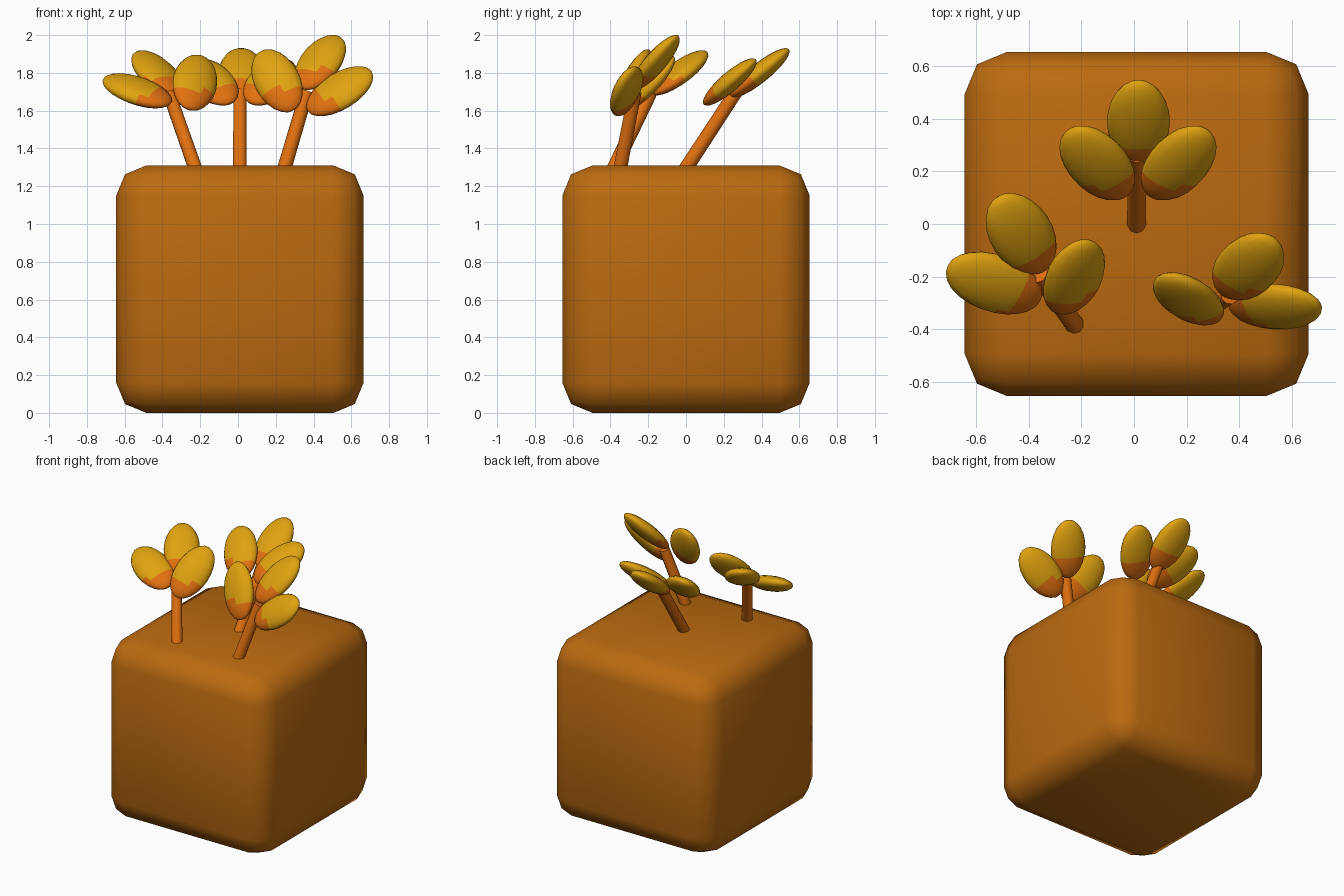
import bpy, bmesh, math
from mathutils import Vector, Matrix

if "Cube" in bpy.data.objects:
    bpy.data.objects.remove(bpy.data.objects["Cube"])


def material(name, rgb):
    m = bpy.data.materials.new(name)
    m.diffuse_color = (*rgb, 1)
    m.use_nodes = True
    m.node_tree.nodes["Principled BSDF"].inputs["Base Color"].default_value = m.diffuse_color
    return m


BROWN = material("brown orange", (0.50, 0.145, 0.005))
ORANGE = material("stem orange", (0.76, 0.165, 0.005))
YELLOW = material("leaf yellow", (0.74, 0.36, 0.005))


def add_object(name, bm, mats, angle=60):
    me = bpy.data.meshes.new(name)
    bm.to_mesh(me)
    bm.free()
    for m in mats:
        me.materials.append(m)
    ob = bpy.data.objects.new(name, me)
    bpy.context.collection.objects.link(ob)
    bpy.ops.object.select_all(action='DESELECT')
    ob.select_set(True)
    bpy.context.view_layer.objects.active = ob
    bpy.ops.object.shade_smooth_by_angle(angle=math.radians(angle))
    return ob


# rounded block
bm = bmesh.new()
bmesh.ops.create_cube(bm, size=1.31, matrix=Matrix.Translation((0.01, 0, 0.655)))
bmesh.ops.bevel(bm, geom=bm.edges[:], offset=0.16, segments=2, profile=0.5, affect='EDGES')
add_object("block_body", bm, [BROWN])


# slanted stem, sunk a little into the block
def stem(name, base, tip):
    base, tip = Vector(base), Vector(tip)
    d = tip - base
    base = base - d * 0.15
    d = tip - base
    bm = bmesh.new()
    mat = Matrix.Translation((base + tip) / 2) @ d.to_track_quat('Z', 'Y').to_matrix().to_4x4()
    bmesh.ops.create_cone(bm, cap_ends=True, segments=10, radius1=0.038, radius2=0.036,
                          depth=d.length, matrix=mat)
    add_object(name, bm, [ORANGE], 50)


# flattened oval leaf, orange toward its lower base end
def leaf(name, centre, axis, normal, size=(0.2, 0.12, 0.052)):
    a = Vector(axis).normalized()
    n = Vector(normal)
    n = (n - a * n.dot(a)).normalized()
    b = n.cross(a)
    c = Vector(centre)
    frame = Matrix((b, n, a)).transposed().to_4x4()
    mat = Matrix.Translation(c) @ frame @ Matrix.Diagonal((size[1], size[2], size[0], 1))
    bm = bmesh.new()
    bmesh.ops.create_uvsphere(bm, u_segments=16, v_segments=12, radius=1, matrix=mat)
    half_z = max(v.co.z for v in bm.verts) - c.z
    for f in bm.faces:
        p = f.calc_center_median() - c
        if p.dot(a) / size[0] + 0.5 * p.z / half_z < -0.5:
            f.material_index = 1
    add_object(name, bm, [YELLOW, ORANGE])


# each sprout: stem base, stem tip, leaf facing, leaves (centre, axis)
sprouts = {
    "middle": ((0.01, 0.01, 1.31), (0.01, 0.265, 1.70), (0, -0.65, 0.75), [
        ((0.017, 0.39, 1.80), (0, 0.31, 0.25)),
        ((-0.14, 0.232, 1.752), (-0.5, 0.65, 0.56)),
        ((0.17, 0.232, 1.752), (0.5, 0.65, 0.56))]),
    "left": ((-0.232, -0.375, 1.31), (-0.365, -0.19, 1.69), (0.34, -0.55, 0.75), [
        ((-0.43, -0.037, 1.80), (-0.16, 0.25, 0.20)),
        ((-0.533, -0.225, 1.705), (-0.31, 0.12, 0.12)),
        ((-0.228, -0.202, 1.748), (0.07, 0.26, 0.26))]),
    "right": ((0.25, -0.345, 1.31), (0.365, -0.27, 1.70), (-0.25, -0.75, 0.60), [
        ((0.435, -0.162, 1.855), (0.16, 0.20, 0.25)),
        ((0.538, -0.315, 1.703), (0.29, 0.02, 0.18)),
        ((0.207, -0.285, 1.758), (-0.15, 0.16, 0.28))]),
}
for side, (base, tip, facing, leaves) in sprouts.items():
    stem(side + "_stem", base, tip)
    for i, (centre, axis) in enumerate(leaves):
        leaf(f"{side}_leaf_{i + 1}", centre, axis, facing)
